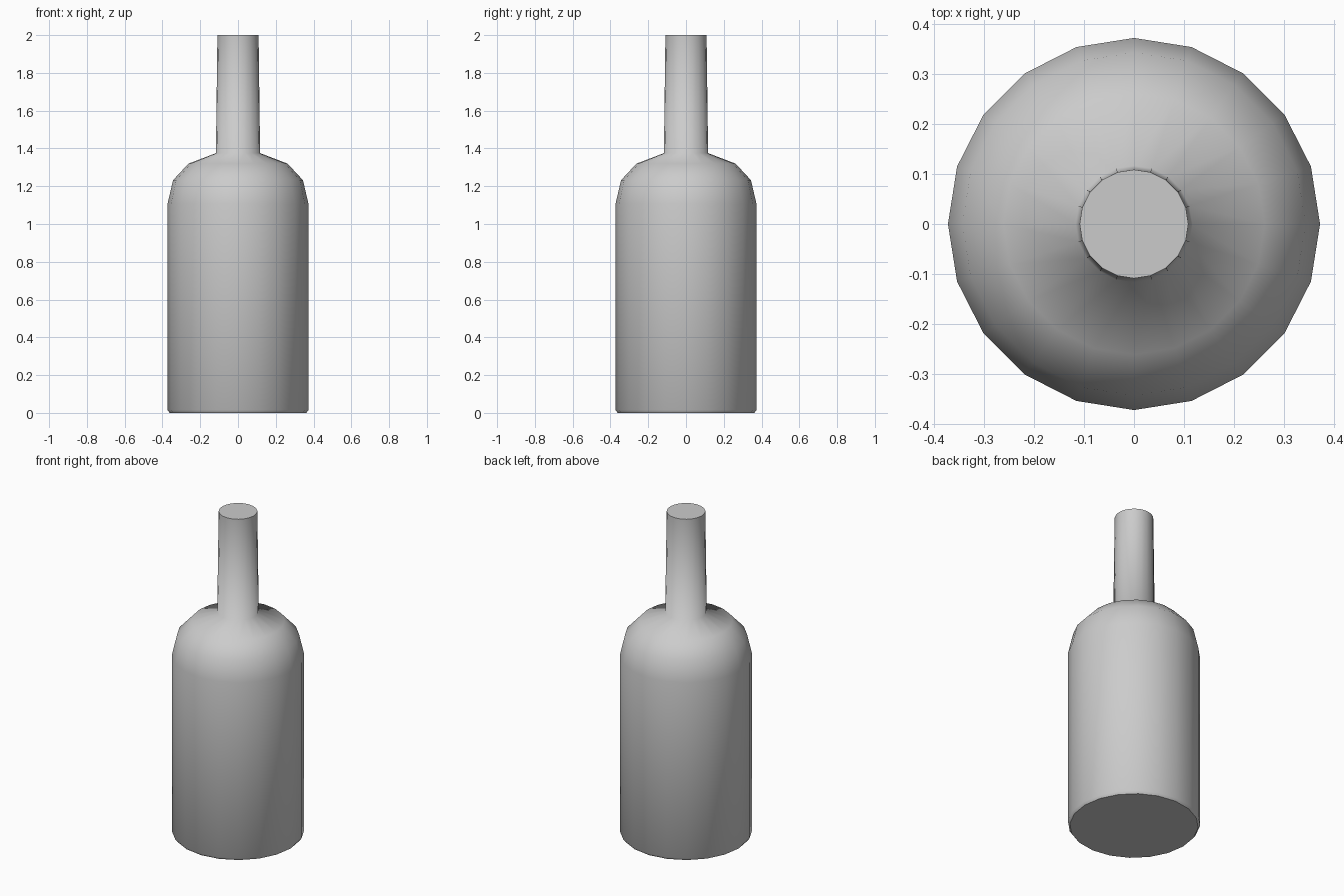
import bpy
import bmesh
import math

# Remove the default cube
cube = bpy.data.objects.get("Cube")
if cube:
    bpy.data.objects.remove(cube, do_unlink=True)

SIDES = 20

# Single grey material
grey = bpy.data.materials.new("plain grey")
grey.use_nodes = True
colour = (0.6, 0.6, 0.6, 1.0)
grey.diffuse_color = colour
grey.node_tree.nodes["Principled BSDF"].inputs["Base Color"].default_value = colour

# Bottle outline as (radius, height): foot, wall, shoulder, neck
outline = [(0.362, 0), (0.373, 0.015), (0.373, 1.107), (0.344, 1.232),
           (0.262, 1.32), (0.117, 1.375), (0.109, 2.0)]

# Turn the outline into rings of vertices
bm = bmesh.new()
rings = []
for radius, z in outline:
    angles = [math.tau * i / SIDES for i in range(SIDES)]
    rings.append([bm.verts.new((radius * math.cos(a), radius * math.sin(a), z))
                  for a in angles])

# Smooth walls between neighbouring rings
for low, high in zip(rings, rings[1:]):
    for i in range(SIDES):
        j = (i + 1) % SIDES
        bm.faces.new((low[i], low[j], high[j], high[i])).smooth = True

# Flat base and flat closed mouth, with crisp rims
for cap in (bm.faces.new(rings[0][::-1]), bm.faces.new(rings[-1])):
    cap.smooth = False
    for edge in cap.edges:
        edge.smooth = False

mesh = bpy.data.meshes.new("bottle")
bm.to_mesh(mesh)
bm.free()
mesh.materials.append(grey)
bottle = bpy.data.objects.new("bottle", mesh)
bpy.context.collection.objects.link(bottle)
